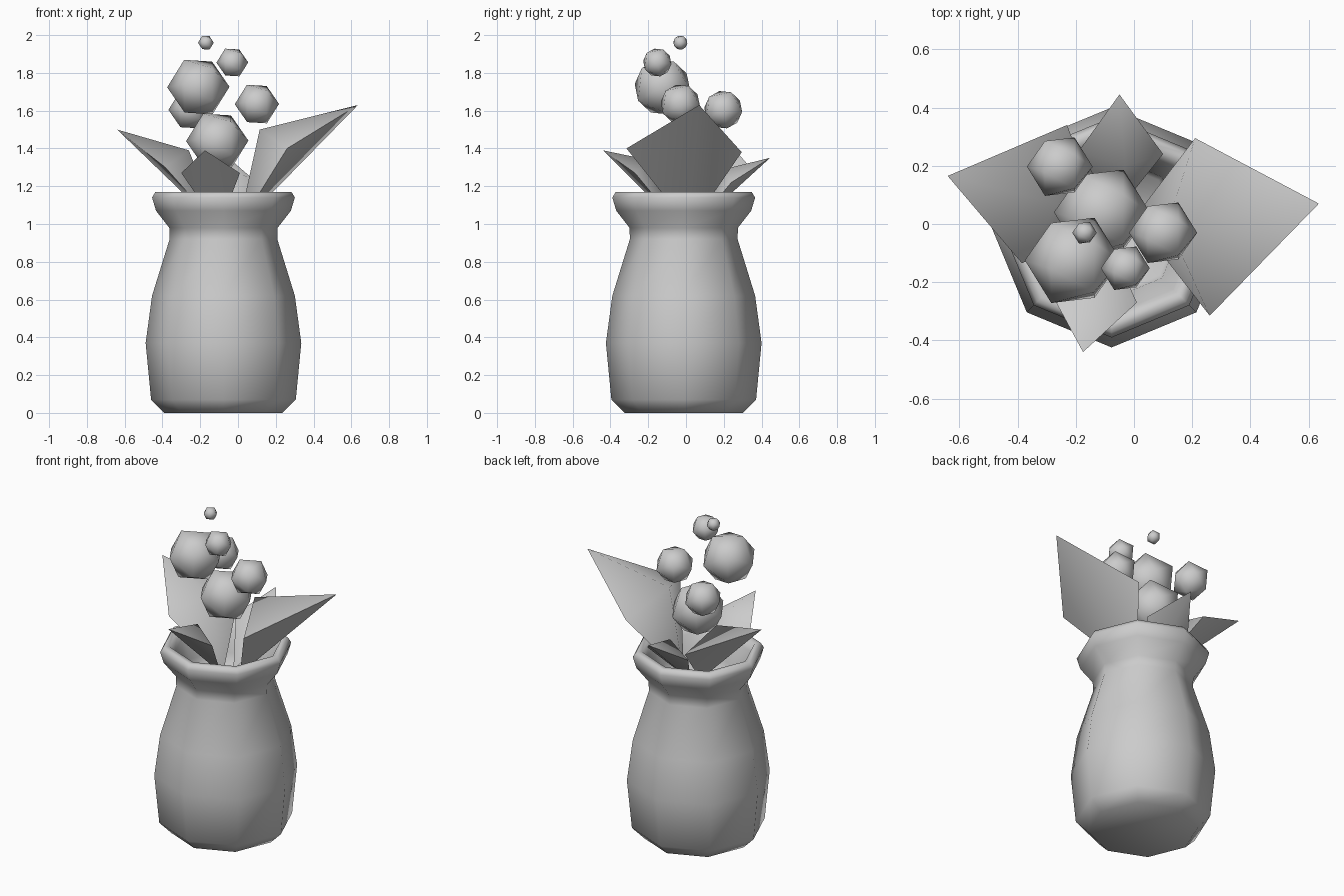
import bpy, bmesh, math
from mathutils import Vector, Matrix

cube = bpy.data.objects.get("Cube")
if cube:
    bpy.data.objects.remove(cube, do_unlink=True)

grey = bpy.data.materials.new("plain_grey")
grey.use_nodes = True
COLOUR = (0.6, 0.6, 0.6, 1)
grey.diffuse_color = COLOUR
grey.node_tree.nodes["Principled BSDF"].inputs["Base Color"].default_value = COLOUR


def finish(bm, name, angle):
    """Turn a bmesh into a shaded object."""
    bmesh.ops.recalc_face_normals(bm, faces=bm.faces[:])
    mesh = bpy.data.meshes.new(name)
    bm.to_mesh(mesh)
    bm.free()
    mesh.materials.append(grey)
    obj = bpy.data.objects.new(name, mesh)
    bpy.context.collection.objects.link(obj)
    bpy.ops.object.select_all(action='DESELECT')
    obj.select_set(True)
    bpy.context.view_layer.objects.active = obj
    bpy.ops.object.shade_smooth_by_angle(angle=math.radians(angle))
    return obj


def lathe(name, profile, centre, sides):
    """Eight-sided turned body, capped at both ends of the profile."""
    bm = bmesh.new()
    rings = []
    for r, z in profile:
        ring = []
        for i in range(sides):
            a = math.tau * i / sides
            ring.append(bm.verts.new((centre[0] + r * math.cos(a),
                                      centre[1] + r * math.sin(a), z)))
        rings.append(ring)
    for low, high in zip(rings, rings[1:]):
        for i in range(sides):
            j = (i + 1) % sides
            bm.faces.new((low[i], low[j], high[j], high[i]))
    bm.faces.new(rings[0][::-1])
    bm.faces.new(rings[-1])
    return finish(bm, name, 85)


def leaf(name, tip, left, right, ridge, base):
    """Pointed leaf: raised inner ridge, keeled outer side."""
    bm = bmesh.new()
    t, l, r, v, b = [bm.verts.new(p) for p in (tip, left, right, ridge, base)]
    for face in ((t, v, l), (t, r, v), (l, v, b), (v, r, b), (t, l, b), (t, b, r)):
        bm.faces.new(face)
    return finish(bm, name, 75)


def blossom(name, centre, radius):
    """Twenty-sided ball resting on a face, slightly tilted."""
    bm = bmesh.new()
    bmesh.ops.create_icosphere(bm, subdivisions=1, radius=radius)
    bm.faces.ensure_lookup_table()
    normal = bm.faces[0].calc_center_median().normalized()
    turn = normal.rotation_difference(Vector((0, 0, 1))).to_matrix()
    bmesh.ops.rotate(bm, verts=bm.verts[:], cent=(0, 0, 0), matrix=turn)
    far = max(bm.verts, key=lambda v: v.co.xy.length)
    spin = Matrix.Rotation(-math.atan2(far.co.y, far.co.x), 3, 'Z')
    tilt = Matrix.Rotation(0.2, 3, 'X') @ Matrix.Rotation(0.18, 3, 'Y')
    bmesh.ops.rotate(bm, verts=bm.verts[:], cent=(0, 0, 0), matrix=tilt @ spin)
    bmesh.ops.translate(bm, verts=bm.verts[:], vec=centre)
    return finish(bm, name, 60)


# Vase: outer wall, rolled rim, then the inside
lathe("vase", [(0.313, 0), (0.383, 0.07), (0.412, 0.37), (0.378, 0.62),
               (0.285, 0.92), (0.287, 0.98), (0.357, 1.07), (0.378, 1.14),
               (0.36, 1.17), (0.325, 1.17), (0.30, 1.12), (0.245, 1.0),
               (0.23, 0.9)], (-0.077, -0.012), 8)

# Leaves fanning out of the neck
leaf("left_leaf", (0.635, 0.07, 1.63), (0.21, 0.295, 1.38), (0.26, -0.315, 1.4),
     (0.115, 0.0, 1.5), (0.0, 0.02, 0.98))
leaf("right_leaf", (-0.64, 0.165, 1.5), (-0.385, -0.135, 1.3), (-0.23, 0.34, 1.3),
     (-0.26, 0.07, 1.39), (-0.1, 0.0, 0.98))
leaf("back_leaf", (-0.05, 0.445, 1.35), (-0.19, 0.25, 1.22), (0.1, 0.24, 1.22),
     (-0.03, 0.2, 1.29), (-0.06, 0.04, 0.98))
leaf("front_leaf", (-0.175, -0.44, 1.39), (0.01, -0.27, 1.27), (-0.3, -0.21, 1.27),
     (-0.14, -0.2, 1.34), (-0.1, -0.03, 0.98))

# Round blossoms rising above the leaves
for label, place, size in (
        ("large_upper", (-0.21, -0.125, 1.725), 0.165),
        ("large_lower", (-0.11, 0.04, 1.44), 0.165),
        ("medium_left", (0.1, -0.03, 1.635), 0.117),
        ("medium_back", (-0.255, 0.197, 1.605), 0.113),
        ("small_front", (-0.03, -0.152, 1.855), 0.084),
        ("tiny_top", (-0.17, -0.03, 1.96), 0.042)):
    blossom(label + "_blossom", place, size)
